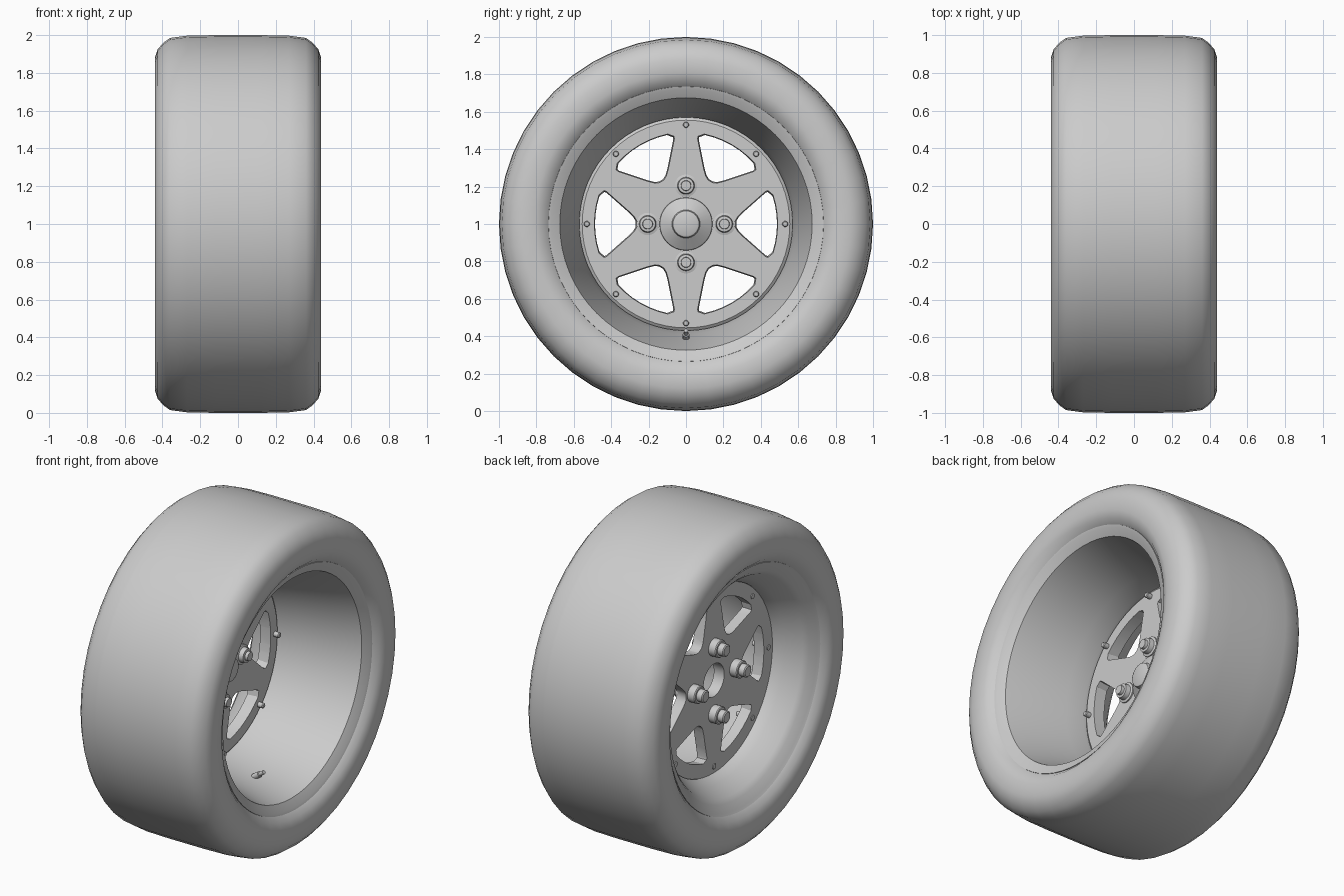
import bpy, bmesh
from math import sin, cos, tau, radians
from mathutils import Matrix, Vector

if "Cube" in bpy.data.objects:
    bpy.data.objects.remove(bpy.data.objects["Cube"])

CZ = 1.0  # axle height


def finish(bm, name, angle=32):
    bmesh.ops.remove_doubles(bm, verts=bm.verts, dist=1e-5)
    bmesh.ops.recalc_face_normals(bm, faces=bm.faces)
    me = bpy.data.meshes.new(name)
    bm.to_mesh(me)
    bm.free()
    ob = bpy.data.objects.new(name, me)
    bpy.context.collection.objects.link(ob)
    smooth(ob, angle)
    return ob


def smooth(ob, angle=32):
    bpy.ops.object.select_all(action='DESELECT')
    ob.select_set(True)
    bpy.context.view_layer.objects.active = ob
    bpy.ops.object.shade_smooth_by_angle(angle=radians(angle))


def lathe(name, profile, seg=48, y=0, z=0, closed=False, tilt=0, x=0):
    """Spin (x, radius) points about an axis parallel to x."""
    bm = bmesh.new()
    rings = [[bm.verts.new((px, r * cos(tau * i / seg), r * sin(tau * i / seg)))
              for i in range(seg)] for px, r in profile]
    pairs = list(zip(rings, rings[1:]))
    if closed:
        pairs.append((rings[-1], rings[0]))
    for a, b in pairs:
        for i in range(seg):
            j = (i + 1) % seg
            bm.faces.new((a[i], a[j], b[j], b[i]))
    if not closed:
        for px, r, ring in ((*profile[0], rings[0]), (*profile[-1], rings[-1])):
            if name not in ("tyre", "hub_cap") or (name == "hub_cap" and px > -0.06):
                bm.faces.new(ring)
    bm.transform(Matrix.Translation((x, y, CZ + z)) @ Matrix.Rotation(tilt, 4, 'Y'))
    return finish(bm, name)


# Tyre: rounded shoulders, slightly recessed beads
half = [(0.375, 0.715), (0.395, 0.735), (0.425, 0.765), (0.44, 0.81), (0.44, 0.88),
        (0.425, 0.925), (0.395, 0.96), (0.36, 0.985), (0.27, 0.997), (0.12, 1.0)]
lathe("tyre", half + [(-x, r) for x, r in reversed(half)], 48)

# Rim: deep dish on +x, stepped dish on -x
inner = [(0.40, 0.735), (0.395, 0.72), (0.37, 0.675), (0.22, 0.635), (0.0, 0.59),
         (-0.11, 0.57), (-0.20, 0.57), (-0.25, 0.60), (-0.34, 0.65), (-0.365, 0.675),
         (-0.39, 0.72), (-0.40, 0.735)]
outer = [(-0.375, 0.74), (-0.345, 0.70), (-0.24, 0.63), (-0.19, 0.595), (-0.1, 0.595),
         (0.0, 0.61), (0.22, 0.655), (0.35, 0.70), (0.375, 0.74)]
lathe("rim", inner + outer, 64, closed=True)

# Spoke disc: flat plate with six drafted windows cut through
B, F = -0.19, -0.12
disc = lathe("spoke_disc", [(B, 0.10), (F, 0.10), (F, 0.555), (F - 0.015, 0.575),
                            (B, 0.575)], 64, closed=True)
side = [(0.268, 0.014), (0.280, 0.036), (0.305, 0.062), (0.425, 0.168)]
arc = [(0.47 * cos(radians(a)), 0.47 * sin(radians(a))) for a in (21.5,)]
arc += [(0.487 * cos(radians(a)), 0.487 * sin(radians(a))) for a in (18, 12, 6, 0)]
top = side + arc
window = top + [(u, -v) for u, v in reversed(top[:-1])]
bm = bmesh.new()
for k in range(6):
    rot = Matrix.Rotation(tau * k / 6, 3, 'X')
    loops = []
    for px, s in ((B - 0.02, 0.98), (F + 0.02, 1.05)):
        loops.append([bm.verts.new(rot @ Vector((px, 0.41 + (u - 0.41) * s, v * s))
                                   + Vector((0, 0, CZ))) for u, v in window])
    a, b = loops
    n = len(window)
    bm.faces.new(a)
    bm.faces.new(b)
    for i in range(n):
        j = (i + 1) % n
        bm.faces.new((a[i], a[j], b[j], b[i]))
cutter = finish(bm, "window_cutter")
mod = disc.modifiers.new("windows", 'BOOLEAN')
mod.operation = 'DIFFERENCE'
mod.solver = 'EXACT'
mod.object = cutter
bpy.ops.object.select_all(action='DESELECT')
disc.select_set(True)
bpy.context.view_layer.objects.active = disc
bpy.ops.object.modifier_apply(modifier="windows")
bpy.data.objects.remove(cutter, do_unlink=True)
smooth(disc)

# Hub cap: hollow cone with a raised flat button
lathe("hub_cap", [(F - 0.005, 0.105), (F, 0.142), (F + 0.012, 0.14), (F + 0.055, 0.075),
                  (F + 0.075, 0.07), (F + 0.08, 0.06)], 32)

# Four wheel nuts, with bosses and studs on the back
for k in range(4):
    y, z = 0.205 * cos(tau * k / 4), 0.205 * sin(tau * k / 4)
    lathe("wheel_nut", [(F - 0.01, 0.06), (F + 0.008, 0.06), (F + 0.012, 0.046),
                        (F + 0.04, 0.042), (F + 0.042, 0.028), (F + 0.06, 0.026)],
          20, y, z)
    lathe("nut_boss", [(B + 0.01, 0.053), (B - 0.045, 0.053), (B - 0.05, 0.048),
                       (B - 0.05, 0.037), (B - 0.085, 0.037), (B - 0.09, 0.03)],
          20, y, z)

# Eight small bolts round the ring
for k in range(8):
    y, z = 0.53 * cos(tau * k / 8), 0.53 * sin(tau * k / 8)
    lathe("ring_bolt", [(F - 0.075, 0.016), (F + 0.03, 0.016), (F + 0.035, 0.012)], 12, y, z)

# Valve stem at the bottom of the dish
lathe("valve_stem", [(-0.04, 0.018), (0.01, 0.018), (0.012, 0.012), (0.045, 0.012)],
      12, 0, -0.595, tilt=radians(-35), x=0.14)
